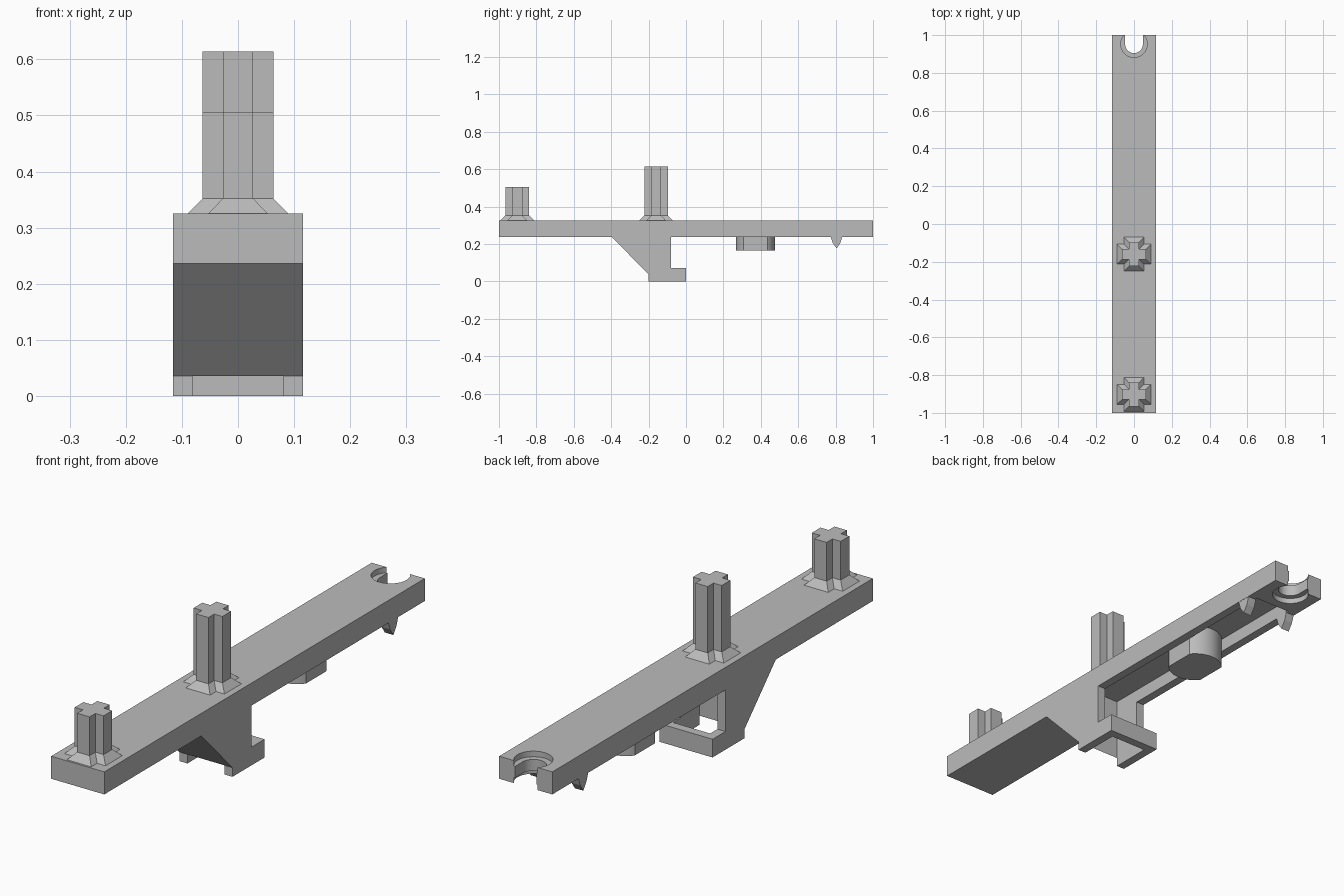
import bpy, bmesh, math
from mathutils import Vector

if "Cube" in bpy.data.objects:
    bpy.data.objects.remove(bpy.data.objects["Cube"], do_unlink=True)

grey = bpy.data.materials.new("plain grey")
grey.use_nodes = True
grey.diffuse_color = (0.5, 0.5, 0.5, 1)
grey.node_tree.nodes["Principled BSDF"].inputs["Base Color"].default_value = (0.5, 0.5, 0.5, 1)

HALF_W, INNER_W = 0.116, 0.081
BAR_LOW, BAR_TOP = 0.236, 0.325


def loft(name, rings):
    """Join matching rings of points into a closed solid."""
    bm = bmesh.new()
    loops = [[bm.verts.new(p) for p in ring] for ring in rings]
    n = len(loops[0])
    bm.faces.new(loops[0])
    bm.faces.new(loops[-1])
    for a, b in zip(loops, loops[1:]):
        for i in range(n):
            bm.faces.new((a[i], a[(i + 1) % n], b[(i + 1) % n], b[i]))
    bmesh.ops.recalc_face_normals(bm, faces=bm.faces)
    mesh = bpy.data.meshes.new(name)
    bm.to_mesh(mesh)
    bm.free()
    mesh.materials.append(grey)
    obj = bpy.data.objects.new(name, mesh)
    bpy.context.collection.objects.link(obj)
    return obj


def side_prism(name, profile, x0, x1):
    return loft(name, [[(x, y, z) for y, z in profile] for x in (x0, x1)])


def upright(name, outline, z0, z1):
    return loft(name, [[(x, y, z) for x, y in outline] for z in (z0, z1)])


def circle(r, cy, limit=9, n=48):
    """Circle outline with its sides cut flat at x = +-limit."""
    pts = []
    for i in range(n):
        a = 2 * math.pi * i / n
        pts.append((max(-limit, min(limit, r * math.cos(a))), cy + r * math.sin(a)))
    return pts


def select(obj):
    bpy.ops.object.select_all(action="DESELECT")
    obj.select_set(True)
    bpy.context.view_layer.objects.active = obj


def cut(obj, cutter):
    mod = obj.modifiers.new("cut", "BOOLEAN")
    mod.operation, mod.solver, mod.object = "DIFFERENCE", "EXACT", cutter
    select(obj)
    bpy.ops.object.modifier_apply(modifier=mod.name)
    bpy.data.objects.remove(cutter, do_unlink=True)


def smooth(obj):
    select(obj)
    bpy.ops.object.shade_smooth_by_angle(angle=math.radians(30))


# Bar with the hook below it
bar = side_prism("bar_with_hook", [
    (-1, BAR_TOP), (-1, BAR_LOW), (-0.395, BAR_LOW), (-0.2, 0.036), (-0.2, 0),
    (0, 0), (0, 0.072), (-0.08, 0.072), (-0.08, BAR_LOW), (1, BAR_LOW), (1, BAR_TOP)],
    -HALF_W, HALF_W)

# Hollow in the underside, running down through the hook
cut(bar, side_prism("hollow_cutter", [
    (-0.25, -0.1), (-0.035, -0.1), (-0.035, 0.15), (0.845, 0.15),
    (0.845, 0.29), (-0.2, 0.29), (-0.2, 0.036), (-0.25, 0.036)], -INNER_W, INNER_W))

# Open round socket at the back end, with a wider rim above and below
socket_y, socket_r = 0.952, 0.047
slot = [(socket_r, 1.1), (-socket_r, 1.1)]
slot += [(-socket_r * math.cos(math.pi * i / 24), socket_y - socket_r * math.sin(math.pi * i / 24))
         for i in range(25)]
cut(bar, upright("slot_cutter", slot, 0.1, 0.5))
for z0, z1 in ((BAR_TOP - 0.022, 0.5), (0.1, BAR_LOW + 0.022)):
    cut(bar, upright("rim_cutter", circle(0.07, socket_y), z0, z1))
smooth(bar)


# Cross-shaped pegs with flared feet
def cross(arm, half, cy, z):
    quarter = [Vector((arm, -half)), Vector((arm, half)), Vector((half, half))]
    pts = []
    for k in range(4):
        c, s = round(math.cos(k * math.pi / 2)), round(math.sin(k * math.pi / 2))
        pts += [(c * p.x - s * p.y, cy + s * p.x + c * p.y, z) for p in quarter]
    return pts


for name, y, top in (("front_peg", -0.902, 0.505), ("middle_peg", -0.16, 0.614)):
    loft(name, [cross(0.09, 0.053, y, BAR_TOP - 0.005), cross(0.09, 0.053, y, BAR_TOP),
                cross(0.063, 0.027, y, 0.352), cross(0.063, 0.027, y, top)])

# Round boss under the bar, flat on both sides
smooth(upright("round_boss", circle(0.104, 0.372, INNER_W), 0.165, 0.3))

# Small pointed prongs under the side walls
for side, name in ((1, "left_prong"), (-1, "right_prong")):
    side_prism(name, [(0.776, 0.25), (0.776, 0.232), (0.785, 0.205), (0.805, 0.176),
                      (0.825, 0.205), (0.834, 0.232), (0.834, 0.25)],
               side * 0.078, side * (HALF_W - 0.001))
